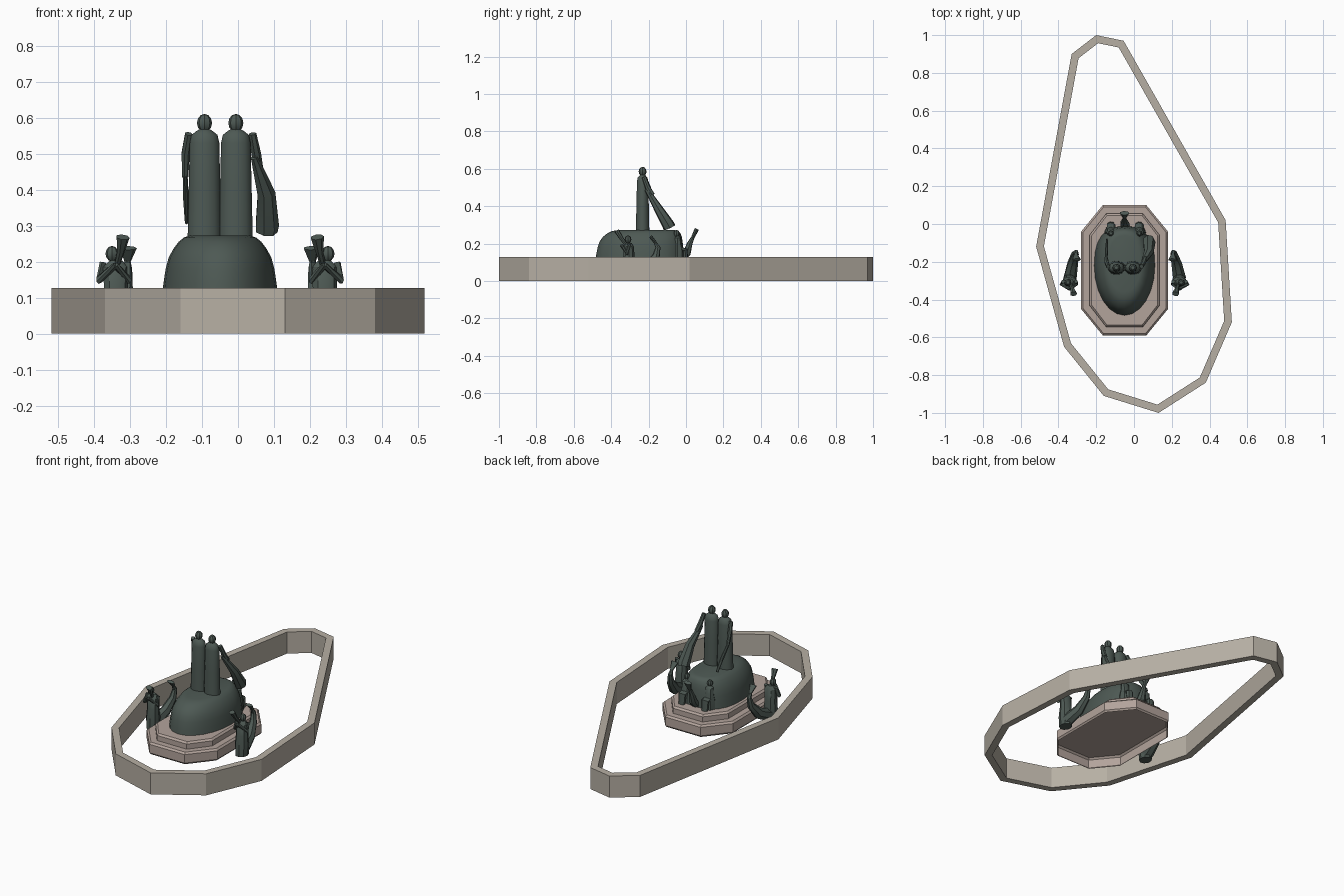
import bpy, bmesh
from math import sin, cos, pi, radians
from mathutils import Vector

if "Cube" in bpy.data.objects:
    bpy.data.objects.remove(bpy.data.objects["Cube"])


def material(name, rgb):
    m = bpy.data.materials.new(name)
    m.diffuse_color = (*rgb, 1)
    m.use_nodes = True
    m.node_tree.nodes["Principled BSDF"].inputs["Base Color"].default_value = m.diffuse_color
    return m


BRONZE = material("bronze", (0.075, 0.1, 0.088))
STONE = material("stone", (0.47, 0.43, 0.37))
PINK_STONE = material("pink_stone", (0.45, 0.37, 0.33))
MID = -0.05  # x of the monument's mirror axis


def finish(name, bm, mat, smooth=None):
    bmesh.ops.recalc_face_normals(bm, faces=bm.faces)
    me = bpy.data.meshes.new(name)
    bm.to_mesh(me)
    bm.free()
    ob = bpy.data.objects.new(name, me)
    bpy.context.collection.objects.link(ob)
    me.materials.append(mat)
    if smooth:
        bpy.ops.object.select_all(action='DESELECT')
        ob.select_set(True)
        bpy.context.view_layer.objects.active = ob
        bpy.ops.object.shade_smooth_by_angle(angle=radians(smooth))
    return ob


def loft(name, rings, mat, smooth=None, bottom=True, top=True, loop=False):
    """Skin a list of equal-length point rings."""
    bm = bmesh.new()
    vs = [[bm.verts.new(p) for p in r] for r in rings]
    n = len(vs[0])
    pairs = list(zip(vs, vs[1:])) + ([(vs[-1], vs[0])] if loop else [])
    for a, b in pairs:
        for i in range(n):
            j = (i + 1) % n
            bm.faces.new((a[i], a[j], b[j], b[i]))
    if not loop:
        if bottom:
            bm.faces.new(vs[0])
        if top:
            bm.faces.new(vs[-1])
    return finish(name, bm, mat, smooth)


def upright(name, x, y, prof, sides=14, smooth=40):
    """Elliptical column from (z, rx, ry) rows."""
    ang = [2 * pi * i / sides for i in range(sides)]
    return loft(name, [[(x + rx * cos(a), y + ry * sin(a), z) for a in ang]
                       for z, rx, ry in prof], BRONZE, smooth)


def limb(name, path, sides=7):
    """Tapered limb from (point, r_across, r_along) rows."""
    pts = [Vector(p[0]) for p in path]
    rings = []
    for i, (_, ra, rb) in enumerate(path):
        t = (pts[min(i + 1, len(pts) - 1)] - pts[max(i - 1, 0)]).normalized()
        u = Vector((1, 0, 0))
        u = (u - t * u.dot(t)).normalized()
        w = t.cross(u)
        rings.append([pts[i] + u * ra * cos(a) + w * rb * sin(a)
                      for a in [2 * pi * k / sides for k in range(sides)]])
    return loft(name, rings, BRONZE, 30)


def head(name, loc, r):
    bm = bmesh.new()
    bmesh.ops.create_uvsphere(bm, u_segments=8, v_segments=6, radius=r)
    bmesh.ops.scale(bm, vec=(1, 1, 1.2), verts=bm.verts)
    bmesh.ops.translate(bm, vec=loc, verts=bm.verts)
    return finish(name, bm, BRONZE, 30)


# Basin wall: irregular ten-sided outline with mitred inner edge
outline = [Vector(p) for p in [
    (-.20, 1), (-.055, .97), (.485, .02), (.518, -.52), (.38, -.84),
    (.13, -1), (-.16, -.91), (-.37, -.65), (-.518, -.12), (-.33, .90)]]
inner = []
for i, p in enumerate(outline):
    d1 = (p - outline[i - 1]).normalized()
    d2 = (outline[(i + 1) % len(outline)] - p).normalized()
    n1, n2 = Vector((d1.y, -d1.x)), Vector((d2.y, -d2.x))
    inner.append(p + (n1 + n2) * 0.04 / (1 + n1.dot(n2)))
H = 0.127
loft("basin_wall", [[(*p, z) for p in poly] for poly, z in
                    ((outline, 0), (outline, H), (inner, H), (inner, 0))],
     STONE, loop=True)


# Pedestal: two chamfered tiers with bevelled top edges
def octagon(inset, z):
    hx, hy, cx, cy = .23 - inset, .345 - inset, .115 - inset * .6, .14 - inset * .6
    q = [(hx, hy - cy), (hx - cx, hy)]
    pts = q + [(-x, y) for x, y in q[::-1]]
    pts += [(-x, -y) for x, y in pts]
    return [(MID + x, -.245 + y, z) for x, y in pts]


loft("pedestal_lower", [octagon(.008, 0), octagon(0, .01), octagon(0, .06),
                        octagon(.01, .07)], PINK_STONE, bottom=False)
loft("pedestal_upper", [octagon(.045, .07), octagon(.045, .1),
                        octagon(.055, .11)], PINK_STONE, bottom=False)

# Egg-shaped mound with a flattened top
mound = []
for z, rx, rf, rb in [(.1, .162, .265, .21), (.14, .157, .26, .208),
                      (.18, .151, .252, .205), (.21, .143, .242, .202),
                      (.235, .13, .225, .198), (.255, .115, .2, .19),
                      (.267, .1, .175, .18), (.272, .085, .14, .16)]:
    ring = []
    for k in range(24):
        c, s = cos(2 * pi * k / 24), sin(2 * pi * k / 24)
        e = .8 if s > 0 else 1
        ring.append((MID + rx * (abs(c) ** e) * (1 if c > 0 else -1),
                     -.22 + (rb * abs(s) ** e if s > 0 else -rf * abs(s)), z))
    mound.append(ring)
loft("mound", mound, BRONZE, 40)

# Pair of standing figures
for side, x in (("left", -.093), ("right", -.006)):
    upright(f"standing_body_{side}", x, -.232,
            [(.26, .047, .037), (.4, .044, .034), (.53, .041, .031),
             (.552, .036, .027), (.563, .022, .017), (.57, .01, .009)])
    head(f"standing_head_{side}", (x, -.232, .585), .021)

# Outer arms and trailing drape
limb("left_upper_arm", [((-.137, -.225, .555), .011, .012),
                        ((-.146, -.2, .5), .012, .013),
                        ((-.147, -.18, .435), .009, .01)])
limb("left_forearm", [((-.147, -.185, .44), .007, .009),
                      ((-.145, -.13, .375), .008, .014),
                      ((-.143, -.085, .31), .005, .012)])
limb("right_upper_arm", [((.04, -.225, .555), .011, .012),
                         ((.05, -.205, .5), .014, .014),
                         ((.058, -.18, .46), .012, .014)])
limb("right_drape", [((.045, -.21, .49), .010, .012),
                     ((.078, -.15, .39), .026, .024),
                     ((.08, -.095, .30), .034, .034),
                     ((.078, -.088, .285), .032, .034)])

# Seated figures at the back of the mound
for side, x in (("left", -.122), ("right", .028)):
    upright(f"seated_body_{side}", x, -.045,
            [(.1, .036, .036), (.16, .034, .034), (.2, .025, .022),
             (.23, .024, .018), (.24, .01, .01)], 8)
    head(f"seated_head_{side}", (x, -.05, .253), .016)
    limb(f"seated_legs_{side}", [((x, -.045, .17), .026, .016),
                                 ((x, -.005, .165), .024, .015),
                                 ((x, 0, .105), .02, .013)])

# Spouting fish at the back
limb("fish_body", [((MID, -.03, .11), .025, .02), ((MID, .005, .15), .025, .022),
                   ((MID, .02, .2), .014, .015), ((MID, .035, .23), .009, .01)])
limb("fish_tail", [((MID, .033, .225), .009, .009),
                   ((MID, .058, .278), .026, .012)])

# Mirrored horn blowers with curling tails
for side, s in (("left", -1), ("right", 1)):
    def P(x, y, z):
        return (MID + s * x, y, z)
    upright(f"blower_torso_{side}", MID + s * .29, -.305,
            [(.0, .034, .04), (.06, .039, .04), (.12, .034, .032),
             (.185, .037, .026), (.203, .018, .015)], 9, 35)
    head(f"blower_head_{side}", P(.3, -.31, .222), .018)
    limb(f"blower_horn_{side}", [(P(.286, -.318, .19), .008, .008),
                                 (P(.276, -.345, .228), .011, .011),
                                 (P(.27, -.37, .268), .019, .014)])
    for tag, x, e in (("outer", .325, .335), ("inner", .257, .255)):
        limb(f"blower_arm_{tag}_{side}", [(P(x, -.305, .197), .010, .010),
                                          (P(e, -.315, .15), .012, .012),
                                          (P(.29, -.345, .19), .009, .009)])
    limb(f"blower_tail_{side}", [(P(.29, -.29, .035), .036, .036),
                                 (P(.275, -.21, .07), .029, .032),
                                 (P(.262, -.16, .13), .020, .022),
                                 (P(.257, -.15, .18), .013, .014),
                                 (P(.257, -.165, .205), .008, .008)])
    limb(f"blower_fin_{side}", [(P(.257, -.16, .2), .009, .008),
                                (P(.255, -.19, .238), .024, .009)])
